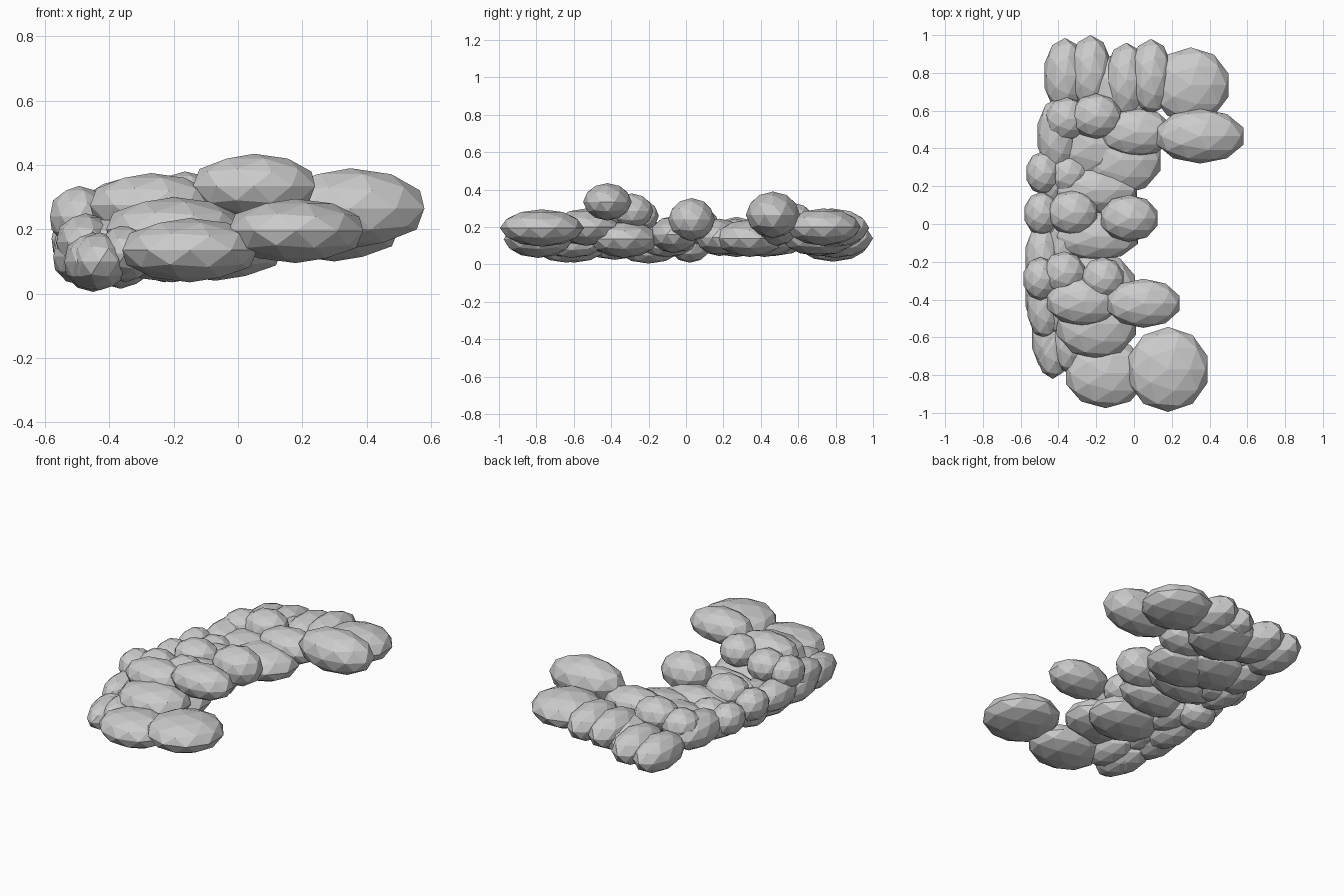
import bpy

if "Cube" in bpy.data.objects:
    bpy.data.objects.remove(bpy.data.objects["Cube"], do_unlink=True)

# One pale grey for every lobe
grey = bpy.data.materials.new("pale_grey")
grey.use_nodes = True
GREY = (0.6, 0.6, 0.6, 1)
grey.diffuse_color = GREY
grey.node_tree.nodes["Principled BSDF"].inputs["Base Color"].default_value = GREY

# Half extents shared by lobes of the same kind
DISC = (.21, .225, .1)
SMALL_DISC = (.2, .2, .1)
OVAL = (.21, .185, .1)
LONG_SLAB = (.225, .13, .1)
SLAB = (.19, .13, .1)
LONG_EGG = (.23, .145, .125)
EGG = (.15, .125, .115)
LARGE_PEBBLE = (.13, .12, .1)
PEBBLE = (.11, .115, .095)
SMALL_PEBBLE = (.09, .115, .095)
FIN = (.11, .2, .105)
SLICE = (.09, .18, .09)


def lobe(name, size, x, y, z):
    """Faceted ellipsoid; its decagon waist is a little narrower across x."""
    bpy.ops.mesh.primitive_ico_sphere_add(subdivisions=2, radius=1, location=(x, y, z))
    ob = bpy.context.object
    ob.name = name
    ob.scale = (size[0] / .951, size[1], size[2])
    bpy.ops.object.transform_apply(location=False, rotation=False, scale=True)
    ob.data.materials.append(grey)


# Front arm
lobe("front_arm_tip", DISC, .18, -.77, .195)
lobe("front_arm_middle", OVAL, -.15, -.79, .135)
lobe("front_arm_shoulder", OVAL, -.2, -.53, .2)
lobe("front_arm_corner", SLICE, -.43, -.64, .1)
lobe("front_arm_corner_edge", SLICE, -.45, -.6, .1)
lobe("front_arm_base", SLICE, -.35, -.61, .125)

# Raised front knuckle
lobe("front_knuckle_tip", SLAB, .05, -.42, .335)
lobe("front_knuckle_root", SLAB, -.27, -.41, .275)
lobe("front_knuckle_pebble", PEBBLE, -.165, -.29, .285)
lobe("front_knuckle_inner_pebble", PEBBLE, -.37, -.26, .26)
lobe("front_knuckle_edge_pebble", SMALL_PEBBLE, -.495, -.29, .24)
lobe("front_knuckle_bed", OVAL, -.205, -.33, .135)

# Spine along the outer edge
lobe("spine_front_low", SLICE, -.485, -.38, .115)
lobe("spine_front", SLICE, -.475, -.43, .16)
lobe("spine_front_inner", SLICE, -.41, -.41, .15)
lobe("spine_low", SLICE, -.45, -.2, .095)
lobe("spine_edge", SLICE, -.485, -.18, .14)
lobe("spine_middle_low", PEBBLE, -.44, .02, .105)
lobe("spine_middle_inner", SLICE, -.37, -.1, .13)
lobe("spine_rear_low", SLICE, -.43, .27, .13)
lobe("spine_rear", FIN, -.4, .47, .15)

# Middle finger
lobe("middle_finger_tip", EGG, -.025, .03, .24)
lobe("middle_finger_root", LARGE_PEBBLE, -.325, .06, .21)
lobe("middle_finger_edge", SMALL_PEBBLE, -.49, .055, .17)
lobe("middle_finger_front_bed", LONG_SLAB, -.205, -.065, .16)
lobe("middle_finger_rear_bed", LONG_SLAB, -.21, .18, .145)

# Rear valley
lobe("valley_edge", SMALL_PEBBLE, -.48, .27, .16)
lobe("valley_pebble", PEBBLE, -.35, .265, .15)
lobe("valley_bed", OVAL, -.07, .34, .14)
lobe("valley_inner_bed", OVAL, -.22, .42, .14)

# Raised rear knuckle
lobe("rear_knuckle_tip", LONG_EGG, .35, .465, .265)
lobe("rear_knuckle_root", SLAB, .01, .485, .2)
lobe("rear_knuckle_edge", PEBBLE, -.355, .555, .2)
lobe("rear_knuckle_pebble", LARGE_PEBBLE, -.2, .57, .23)

# Rear arm
lobe("rear_arm_tip", SMALL_DISC, .3, .735, .2)
lobe("rear_arm_bed", SMALL_DISC, -.06, .71, .145)
lobe("rear_arm_outer_fin", FIN, .09, .78, .195)
lobe("rear_arm_middle_fin", FIN, -.04, .76, .175)
lobe("rear_arm_inner_fin", FIN, -.23, .8, .14)
lobe("rear_arm_corner_fin", FIN, -.365, .785, .12)
